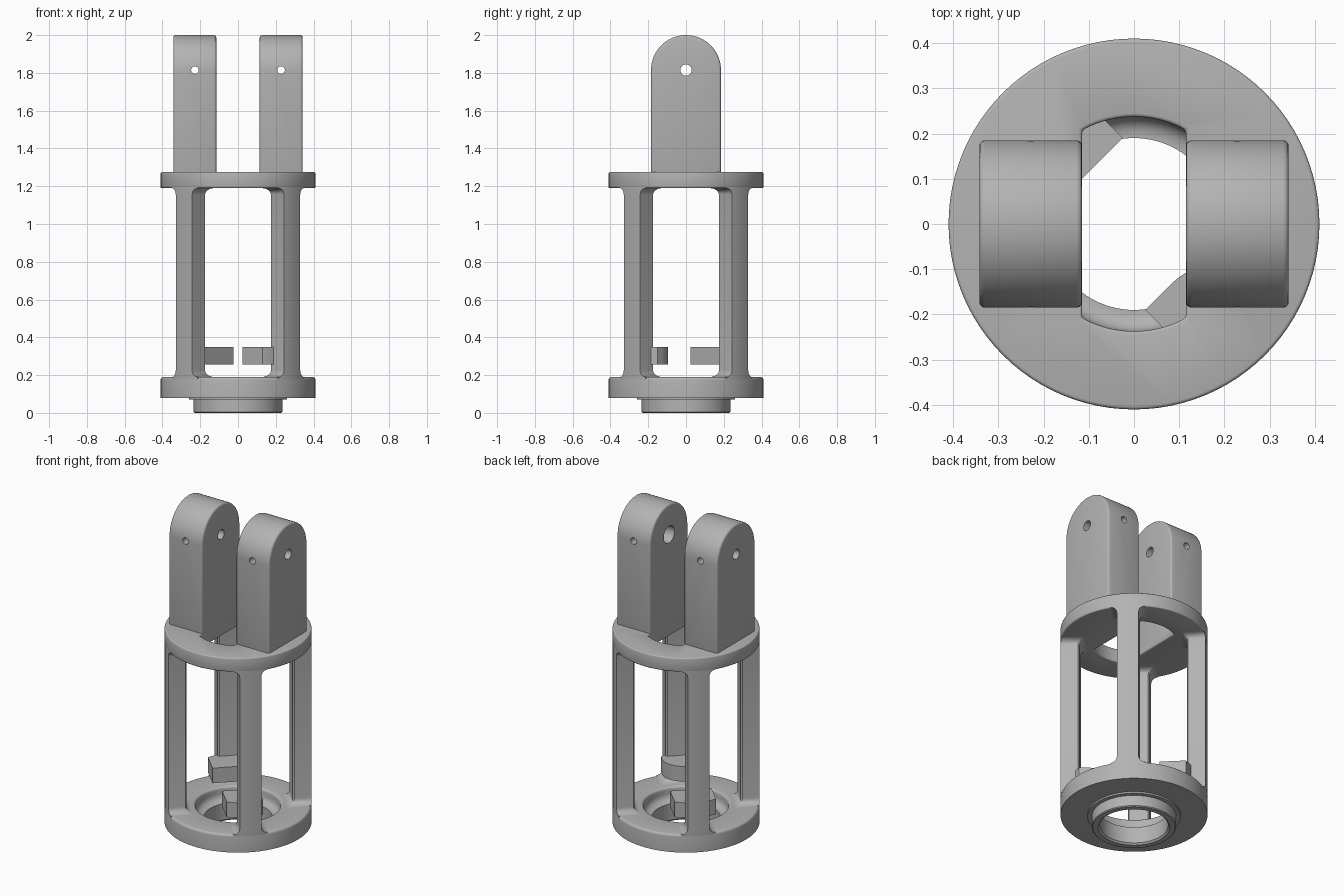
import bpy, bmesh
from math import sin, cos, pi, sqrt, asin
from mathutils import Vector, Matrix

if "Cube" in bpy.data.objects:
    bpy.data.objects.remove(bpy.data.objects["Cube"])

grey = bpy.data.materials.new("machined_grey")
grey.use_nodes = True
colour = (0.45, 0.45, 0.45, 1)
grey.diffuse_color = colour
grey.node_tree.nodes["Principled BSDF"].inputs["Base Color"].default_value = colour

RADIUS = 0.41
BASE_TOP, FLANGE_BOTTOM, FLANGE_TOP = 0.19, 1.19, 1.275


def loft(name, rings, cyclic=False):
    """Skin closed rings of points, capped unless cyclic."""
    bm = bmesh.new()
    rows = [[bm.verts.new(p) for p in ring] for ring in rings]
    n = len(rows[0])
    pairs = list(zip(rows, rows[1:]))
    if cyclic:
        pairs.append((rows[-1], rows[0]))
    else:
        bm.faces.new(rows[0])
        bm.faces.new(rows[-1])
    for a, b in pairs:
        for i in range(n):
            j = (i + 1) % n
            bm.faces.new((a[i], a[j], b[j], b[i]))
    bmesh.ops.recalc_face_normals(bm, faces=bm.faces)
    mesh = bpy.data.meshes.new(name)
    bm.to_mesh(mesh)
    bm.free()
    mesh.materials.append(grey)
    obj = bpy.data.objects.new(name, mesh)
    bpy.context.collection.objects.link(obj)
    return obj


def prism(name, outline, low, high, frame=Matrix()):
    return loft(name, [[frame @ Vector((u, v, w)) for u, v in outline] for w in (low, high)])


def arc(cx, cy, r, start, end, n):
    return [(cx + r * cos(start + (end - start) * i / n),
             cy + r * sin(start + (end - start) * i / n)) for i in range(n + 1)]


def circle(cx, cy, r, n=32):
    return arc(cx, cy, r, 0, 2 * pi, n)[:-1]


def activate(obj):
    bpy.ops.object.select_all(action="DESELECT")
    obj.select_set(True)
    bpy.context.view_layer.objects.active = obj


def cut(obj, cutter):
    activate(obj)
    mod = obj.modifiers.new("cut", "BOOLEAN")
    mod.operation, mod.solver, mod.object = "DIFFERENCE", "EXACT", cutter
    bpy.ops.object.modifier_apply(modifier=mod.name)
    bpy.data.objects.remove(cutter)


def bevel(obj, width, segments=3):
    activate(obj)
    mod = obj.modifiers.new("bevel", "BEVEL")
    mod.width, mod.segments = width, segments
    mod.limit_method, mod.angle_limit = "ANGLE", 0.7
    bpy.ops.object.modifier_apply(modifier=mod.name)


def smooth(obj):
    activate(obj)
    bpy.ops.object.shade_smooth_by_angle(angle=0.6)


# Base ring with stepped spigot and bowl-shaped recess
profile = [(0.19, 0.01), (0.2, 0), (0.23, 0), (0.235, 0.005), (0.235, 0.07), (0.26, 0.07), (0.26, 0.08),
           (RADIUS, 0.08)]
profile += arc(RADIUS - 0.015, BASE_TOP - 0.015, 0.015, 0, pi / 2, 4)
profile += arc(0.252, BASE_TOP - 0.015, 0.015, pi / 2, pi, 4)
profile += arc(0.197, 0.15, 0.04, 0, -pi / 2, 5) + [(0.19, 0.11)]
steps = 96
base = loft("base_ring", [[(r * cos(2 * pi * i / steps), r * sin(2 * pi * i / steps), z)
                           for r, z in profile] for i in range(steps)], cyclic=True)
smooth(base)

# Top flange with a round-ended slot
flange = prism("top_flange", circle(0, 0, RADIUS, steps), FLANGE_BOTTOM, FLANGE_TOP)
half, hole = 0.115, 0.237
a = asin(half / hole)
slot = arc(0, 0, hole, pi / 2 - a, pi / 2 + a, 12) + arc(0, 0, hole, 1.5 * pi - a, 1.5 * pi + a, 12)
cut(flange, prism("slot_cutter", slot, 1, 1.5))
bevel(flange, 0.012)
smooth(flange)


# Four columns, flared where they meet the rings
def column_ring(z, flare, angle):
    w, inner, c = 0.061 + flare, 0.30 - flare, 0.008
    outer = RADIUS - 0.0005
    t = asin(w / outer)
    pts = arc(0, 0, outer, -t, t, 8) + [(inner + c, w), (inner, w - c), (inner, c - w), (inner + c, -w)]
    turn = Matrix.Rotation(angle, 3, "Z")
    return [turn @ Vector((x, y, z)) for x, y in pts]


fillet = 0.035
levels = []
for k in range(6):
    t = fillet * (1 - cos(pi / 2 * k / 5))
    levels.append((t, fillet - sqrt(fillet ** 2 - (fillet - t) ** 2)))
stations = [(BASE_TOP - 0.03, fillet)] + [(BASE_TOP + t, f) for t, f in levels]
stations += [(FLANGE_BOTTOM - t, f) for t, f in reversed(levels)] + [(FLANGE_BOTTOM + 0.03, fillet)]
for k in range(4):
    angle = pi / 4 + k * pi / 2
    smooth(loft(f"column_{k + 1}", [column_ring(z, f, angle) for z, f in stations]))

# Two opposed inner tabs, one square and one with a rounded side
square = [(0.152, -0.117), (0.30, -0.117), (0.33, -0.05), (0.33, 0.05), (0.30, 0.117), (0.152, 0.117)]
rounded = [(0.152, -0.117), (0.30, -0.117), (0.33, -0.05), (0.33, 0.05), (0.30, 0.088)]
rounded += arc(0.272, -0.032, 0.12, pi / 2, pi, 12)
for name, outline, angle in (("square_tab", square, 0.75 * pi), ("rounded_tab", rounded, -pi / 4)):
    tab = prism(name, outline, 0.255, 0.348, Matrix.Rotation(angle, 4, "Z"))
    smooth(tab)

# Pair of upright lugs with pin holes
along_x = Matrix(((0, 0, 1, 0), (1, 0, 0, 0), (0, 1, 0, 0), (0, 0, 0, 1)))
along_y = Matrix(((1, 0, 0, 0), (0, 0, 1, 0), (0, 1, 0, 0), (0, 0, 0, 1)))
lug_half, pin_z = 0.185, 1.815
lug_outline = [(-lug_half, 1.21), (lug_half, 1.21)] + arc(0, pin_z, lug_half, 0, pi, 32)
for side, name in ((1, "left_lug"), (-1, "right_lug")):
    lug = prism(name, lug_outline, *sorted((side * half, side * 0.342)), along_x)
    bevel(lug, 0.012)
    cut(lug, prism("pin_cutter", circle(0, pin_z, 0.03), -0.5, 0.5, along_x))
    cut(lug, prism("cross_pin_cutter", circle(side * 0.228, pin_z, 0.02, 24), -0.5, 0.5, along_y))
    if side == 1:
        cut(lug, prism("counterbore_cutter", circle(0, pin_z, 0.052), 0, 0.18, along_x))
    smooth(lug)
